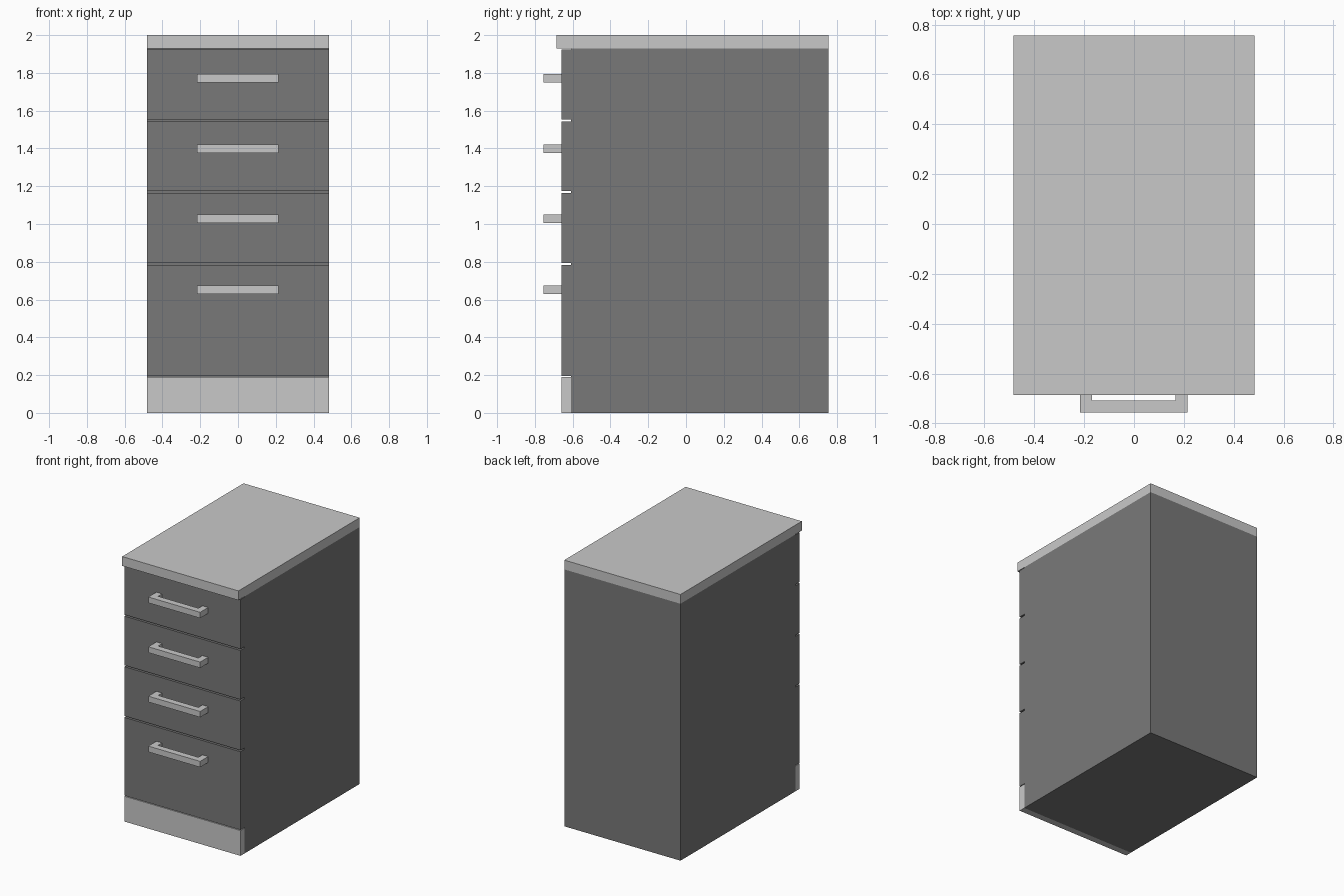
import bpy
import bmesh

cube = bpy.data.objects.get("Cube")
if cube:
    bpy.data.objects.remove(cube, do_unlink=True)


def make_material(name, value):
    mat = bpy.data.materials.new(name)
    mat.use_nodes = True
    colour = (value, value, value, 1.0)
    mat.diffuse_color = colour
    mat.node_tree.nodes["Principled BSDF"].inputs["Base Color"].default_value = colour
    return mat


LIGHT = make_material("light grey", 0.584)
DARK = make_material("dark grey", 0.191)


def extrude_outline(name, outline, z0, z1, mat):
    """Raise a flat xy outline from z0 to z1."""
    bm = bmesh.new()
    base = bm.faces.new([bm.verts.new((x, y, z0)) for x, y in outline])
    result = bmesh.ops.extrude_face_region(bm, geom=[base], use_keep_orig=True)
    top = [v for v in result["geom"] if isinstance(v, bmesh.types.BMVert)]
    bmesh.ops.translate(bm, verts=top, vec=(0, 0, z1 - z0))
    bmesh.ops.recalc_face_normals(bm, faces=bm.faces)
    mesh = bpy.data.meshes.new(name)
    bm.to_mesh(mesh)
    bm.free()
    mesh.materials.append(mat)
    obj = bpy.data.objects.new(name, mesh)
    bpy.context.collection.objects.link(obj)
    return obj


def slab(name, y0, y1, z0, z1, mat):
    """Full-width board."""
    outline = [(-HALF, y0), (HALF, y0), (HALF, y1), (-HALF, y1)]
    return extrude_outline(name, outline, z0, z1, mat)


HALF = 0.483
BACK = 0.755
BODY_FRONT = -0.61
FACE = -0.66
PULL = -0.755

# Carcass, worktop and plinth
slab("carcass", BODY_FRONT, BACK, 0, 1.93, DARK)
slab("worktop", -0.685, BACK, 1.93, 2.0, LIGHT)
slab("plinth", FACE, BODY_FRONT, 0, 0.19, LIGHT)

# U-shaped handle outline, open towards the drawer
left, right, bar = -0.217, 0.214, 0.048
handle = [(left, FACE), (left, PULL), (right, PULL), (right, FACE),
          (right - bar, FACE), (right - bar, PULL + bar),
          (left + bar, PULL + bar), (left + bar, FACE)]

# Drawer fronts with their handles: bottom, top, handle bottom
drawers = [(0.195, 0.782, 0.63), (0.793, 1.163, 1.005),
           (1.174, 1.543, 1.376), (1.554, 1.925, 1.75)]
for i, (z0, z1, grip) in enumerate(drawers, 1):
    slab(f"drawer_front_{i}", FACE, BODY_FRONT, z0, z1, DARK)
    extrude_outline(f"drawer_handle_{i}", handle, grip, grip + 0.044, LIGHT)
